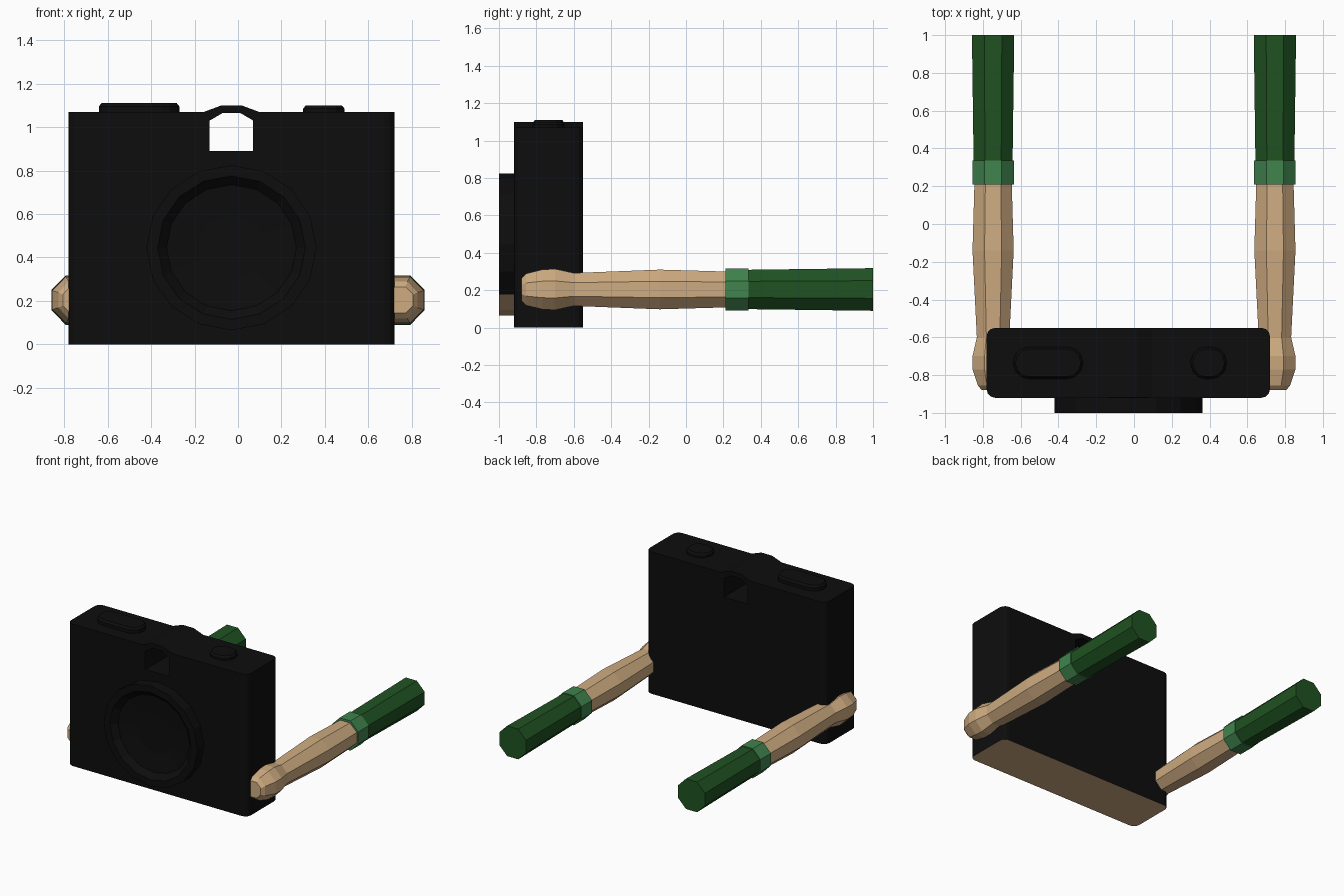
import bpy, bmesh
from math import sin, cos, pi

if "Cube" in bpy.data.objects:
    bpy.data.objects.remove(bpy.data.objects["Cube"])


def mat(name, rgb):
    m = bpy.data.materials.new(name)
    m.diffuse_color = (*rgb, 1)
    m.use_nodes = True
    m.node_tree.nodes["Principled BSDF"].inputs["Base Color"].default_value = m.diffuse_color
    return m


BLACK = mat("black", (0.004, 0.004, 0.004))
TAN = mat("tan", (0.62, 0.41, 0.22))
DARK_GREEN = mat("dark_green", (0.014, 0.085, 0.016))
GREEN = mat("green", (0.05, 0.23, 0.075))


def loft(name, rings, mats, pick=None):
    """Skin equal-length rings of points, cap both ends; pick(face) chooses a material slot."""
    bm = bmesh.new()
    vr = [[bm.verts.new(p) for p in r] for r in rings]
    n = len(vr[0])
    for a, b in zip(vr, vr[1:]):
        for i in range(n):
            j = (i + 1) % n
            bm.faces.new((a[i], a[j], b[j], b[i]))
    bm.faces.new(vr[0][::-1])
    bm.faces.new(vr[-1])
    bmesh.ops.recalc_face_normals(bm, faces=bm.faces[:])
    if pick:
        for f in bm.faces:
            f.material_index = pick(f)
    me = bpy.data.meshes.new(name)
    bm.to_mesh(me)
    bm.free()
    for m in mats:
        me.materials.append(m)
    ob = bpy.data.objects.new(name, me)
    bpy.context.collection.objects.link(ob)
    return ob


def rounded_rect(x0, x1, y0, y1, r, z, seg):
    pts = []
    corners = ((x1 - r, y1 - r), (x0 + r, y1 - r), (x0 + r, y0 + r), (x1 - r, y0 + r))
    for q, (cx, cy) in enumerate(corners):
        for k in range(seg + 1):
            a = (q + k / seg) * pi / 2
            pts.append((cx + r * cos(a), cy + r * sin(a), z))
    return pts


def prism_y(name, profile, y0, y1):
    return loft(name, [[(x, y, z) for x, z in profile] for y in (y0, y1)], [BLACK])


def combine(target, other, op):
    m = target.modifiers.new(op, 'BOOLEAN')
    m.operation, m.object, m.solver = op, other, 'EXACT'
    bpy.context.view_layer.objects.active = target
    bpy.ops.object.modifier_apply(modifier=m.name)
    bpy.data.objects.remove(other)


def underside(f):
    return 1 if f.normal.z < -0.5 else 0


# Camera body with raised viewfinder hump and an opening right through it
body = loft("camera_body",
            [rounded_rect(-0.78, 0.72, -0.92, -0.55, 0.045, z, 3) for z in (0, 1.07)],
            [BLACK, TAN], underside)
hump = prism_y("viewfinder_hump",
               [(-0.17, 1.0), (0.11, 1.0), (0.11, 1.065), (0.015, 1.1), (-0.075, 1.1), (-0.17, 1.065)],
               -0.919, -0.551)
combine(body, hump, 'UNION')
hole = prism_y("viewfinder_opening",
               [(-0.13, 0.89), (0.07, 0.89), (0.07, 1.03), (0.01, 1.065), (-0.07, 1.065), (-0.13, 1.03)],
               -1.1, -0.4)
combine(body, hole, 'DIFFERENCE')


# Lens barrel with a shallow dished front
def lens_ring(r, y):
    return [(-0.03 + r * 1.03 * cos(i * pi / 8), y, 0.445 + r * sin(i * pi / 8)) for i in range(16)]


loft("lens", [lens_ring(0.38, -0.9), lens_ring(0.38, -1.0), lens_ring(0.33, -1.0),
              lens_ring(0.29, -0.96), lens_ring(0.15, -0.945)],
     [BLACK, TAN], lambda f: 1 if f.normal.z < -0.75 else 0)

# Top buttons
for name, x0, x1, top, r in (("wide_button", -0.64, -0.27, 1.11, 0.084),
                             ("shutter_button", 0.30, 0.49, 1.10, 0.08)):
    loft(name, [rounded_rect(x0 + i, x1 - i, -0.82 + i, -0.65 - i, r - i, z, 3)
                for i, z in ((0, 1.05), (0, top - 0.015), (0.012, top))], [BLACK])


# Arms: octagonal sections given as (y, half width, half height)
def arm_part(name, side, material, sections):
    k = 1 / cos(pi / 8)
    rings = [[(side * 0.746 + w * k * cos((i + 0.5) * pi / 4), y,
               0.204 + h * k * sin((i + 0.5) * pi / 4)) for i in range(8)]
             for y, w, h in sections]
    return loft(name, rings, [material])


for label, s in (("left", -1), ("right", 1)):
    arm_part(label + "_hand_and_forearm", s, TAN,
             [(-0.88, 0.06, 0.06), (-0.855, 0.08, 0.085), (-0.77, 0.109, 0.106), (-0.70, 0.109, 0.11),
              (-0.60, 0.086, 0.088), (-0.14, 0.109, 0.106), (0.24, 0.098, 0.095)])
    arm_part(label + "_cuff", s, GREEN, [(0.21, 0.11, 0.112), (0.335, 0.11, 0.112)])
    arm_part(label + "_sleeve", s, DARK_GREEN, [(0.32, 0.103, 0.105), (1.0, 0.112, 0.114)])
